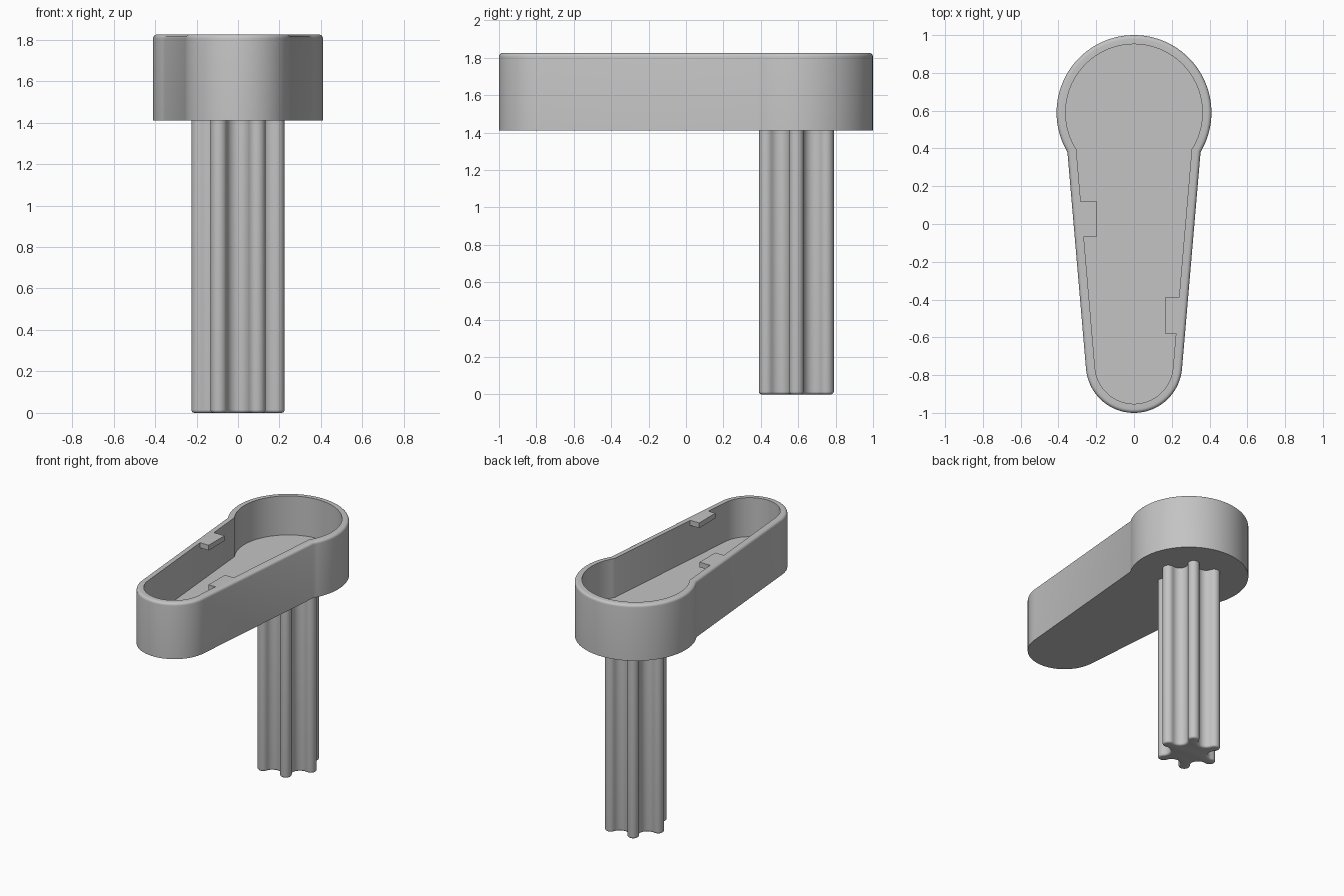
import bpy
import bmesh
from math import sin, cos, acos, atan2, pi, radians

cube = bpy.data.objects.get("Cube")
if cube:
    bpy.data.objects.remove(cube, do_unlink=True)

grey = bpy.data.materials.new("plain grey")
grey.use_nodes = True
colour = (0.55, 0.55, 0.55, 1)
grey.diffuse_color = colour
grey.node_tree.nodes["Principled BSDF"].inputs["Base Color"].default_value = colour


def loft(name, rings, cap_top=True):
    """Skin a stack of equal-length (outline, height) rings and cap the ends."""
    bm = bmesh.new()
    loops = [[bm.verts.new((x, y, z)) for x, y in pts] for pts, z in rings]
    n = len(loops[0])
    for low, high in zip(loops, loops[1:]):
        for i in range(n):
            j = (i + 1) % n
            bm.faces.new((low[i], low[j], high[j], high[i]))
    bm.faces.new(loops[0][::-1])
    if cap_top:
        bm.faces.new(loops[-1])
    mesh = bpy.data.meshes.new(name)
    bm.to_mesh(mesh)
    bm.free()
    mesh.materials.append(grey)
    obj = bpy.data.objects.new(name, mesh)
    bpy.context.collection.objects.link(obj)
    bpy.ops.object.select_all(action="DESELECT")
    obj.select_set(True)
    bpy.context.view_layer.objects.active = obj
    bpy.ops.object.shade_smooth_by_angle(angle=radians(35))
    return obj


def arc(cx, cy, r, start, end, steps):
    return [(cx + r * cos(start + (end - start) * i / steps),
             cy + r * sin(start + (end - start) * i / steps))
            for i in range(steps + 1)]


# Handle outline: a large round end, tapering sides and a small round end
HUB_Y, HUB_R = 0.59, 0.41
TIP_Y, TIP_R = -0.745, 0.255
TAPER = radians(4.9)
SIDE = TIP_R - TIP_Y * sin(TAPER)
BASE, TOP, FLOOR = 1.41, 1.825, 1.535
WALL, ROUND = 0.048, 0.02


def handle_outline(inset):
    r = HUB_R - inset
    start = -acos((SIDE - inset + HUB_Y * sin(TAPER)) / r) - TAPER
    return (arc(0, HUB_Y, r, start, pi - start, 64)
            + arc(0, TIP_Y, TIP_R - inset, pi + TAPER, 2 * pi - TAPER, 40))


# Hollow handle with a rounded outer rim
rings = [(handle_outline(0), BASE)]
for i in range(6):
    t = i / 5 * pi / 2
    rings.append((handle_outline(ROUND * (1 - cos(t))), TOP - ROUND * (1 - sin(t))))
rings += [(handle_outline(WALL), TOP), (handle_outline(WALL), FLOOR)]
loft("handle_shell", rings)


# Catch tabs flush with the rim
def wall_x(y):
    return (SIDE - WALL + y * sin(TAPER)) / cos(TAPER) + 0.002


def catch_tab(name, side, inner, y0, y1):
    pts = [(side * inner, y0), (side * wall_x(y0), y0),
           (side * wall_x(y1), y1), (side * inner, y1)]
    if side < 0:
        pts.reverse()
    loft(name, [(pts, TOP - 0.038), (pts, TOP)])


catch_tab("right_catch_tab", -1, 0.195, -0.065, 0.12)
catch_tab("left_catch_tab", 1, 0.165, -0.58, -0.39)

# Six-lobed stem: convex lobes joined by tangent scallops
LOBE_D, LOBE_R = 0.185, 0.04
SCALLOP_D, SCALLOP_R = 0.186, 0.056
BETA = atan2(SCALLOP_D * sin(pi / 6), SCALLOP_D * cos(pi / 6) - LOBE_D)


def stem_outline(inset):
    pts = []
    for k in range(6):
        a = k * pi / 3
        pts += arc(LOBE_D * cos(a), HUB_Y + LOBE_D * sin(a),
                   LOBE_R - inset, a - BETA, a + BETA, 14)
        b = a + pi / 6
        sweep = BETA - pi / 6
        pts += arc(SCALLOP_D * cos(b), HUB_Y + SCALLOP_D * sin(b),
                   SCALLOP_R + inset, b + pi + sweep, b + pi - sweep, 12)[1:-1]
    return pts


rings = []
for i in range(5):
    t = i / 4 * pi / 2
    rings.append((stem_outline(0.015 * (1 - sin(t))), 0.015 * (1 - cos(t))))
rings.append((stem_outline(0), BASE + 0.005))
loft("stem", rings, cap_top=False)
